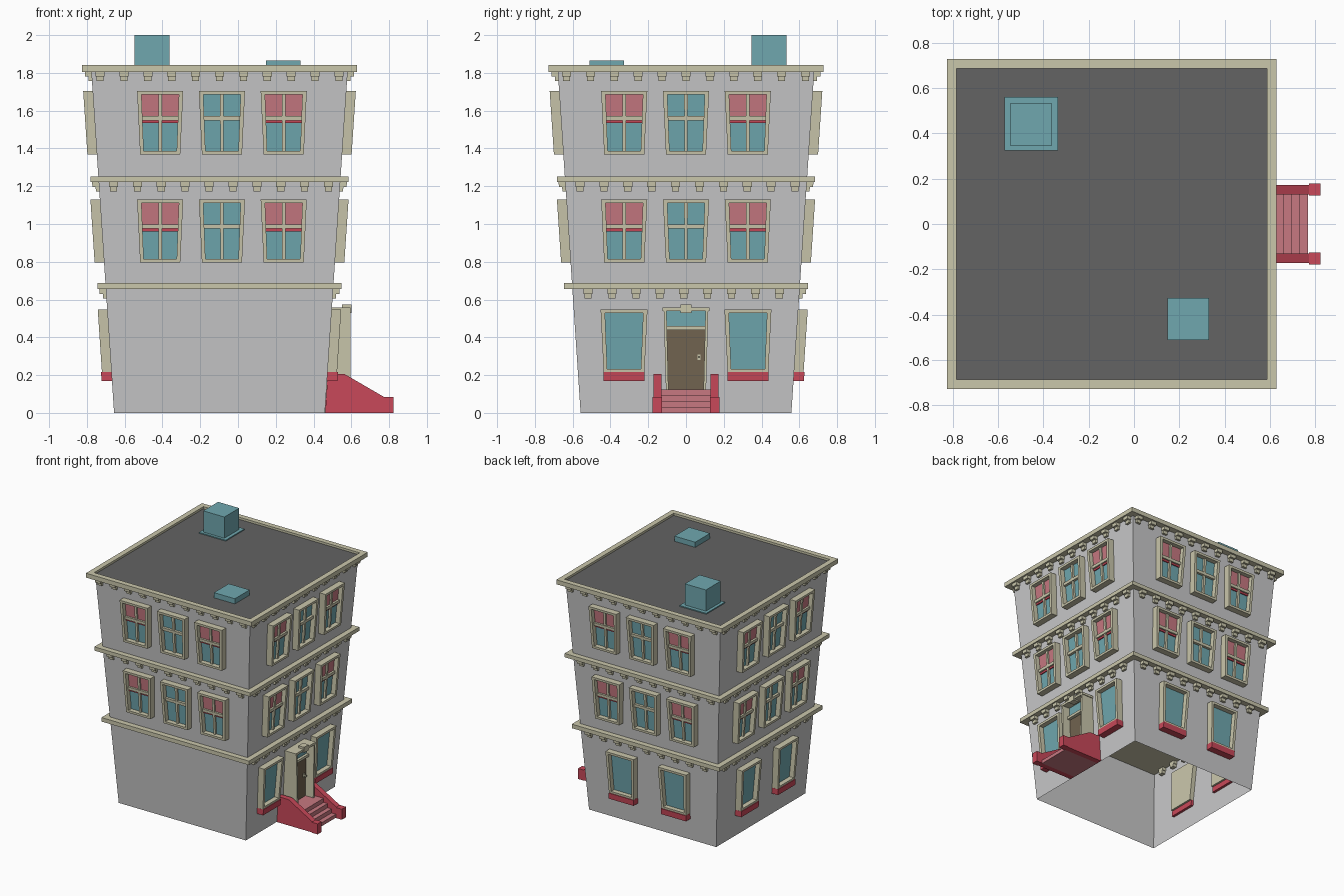
import bpy, bmesh

if "Cube" in bpy.data.objects:
    bpy.data.objects.remove(bpy.data.objects["Cube"])

CX, CY = -0.098, 0.0          # centre of the tower
FACES = ("front", "right", "back", "left")


def material(name, r, g, b):
    m = bpy.data.materials.new(name)
    m.diffuse_color = (r, g, b, 1)
    m.use_nodes = True
    m.node_tree.nodes["Principled BSDF"].inputs["Base Color"].default_value = m.diffuse_color
    return m


WALL = material("light grey wall", 0.58, 0.58, 0.585)
TRIM = material("beige trim", 0.59, 0.57, 0.41)
TEAL = material("teal glass", 0.16, 0.39, 0.43)
RED = material("red", 0.58, 0.065, 0.10)
PINK = material("pink", 0.57, 0.19, 0.22)
BROWN = material("brown door", 0.165, 0.125, 0.08)
ROOF = material("dark roof", 0.125, 0.125, 0.125)


def half(z):
    """Half width of the outward leaning wall at height z."""
    return 0.558 + 0.0667 * z


def place(face, u, d, z):
    """u runs along a facade, d is the distance from the tower axis."""
    x, y = {"front": (u, -d), "right": (d, u), "back": (-u, d), "left": (-d, -u)}[face]
    return (CX + x, CY + y, z)


class Part:
    """Collects boxes into one mesh object."""

    def __init__(self, name, mat):
        self.name, self.mat, self.bm = name, mat, bmesh.new()

    def hexa(self, lo, hi):
        a = [self.bm.verts.new(p) for p in lo]
        b = [self.bm.verts.new(p) for p in hi]
        n = len(a)
        self.bm.faces.new(a[::-1])
        self.bm.faces.new(b)
        for i in range(n):
            self.bm.faces.new((a[i], a[(i + 1) % n], b[(i + 1) % n], b[i]))

    def box(self, x0, x1, y0, y1, z0, z1):
        ring = ((x0, y0), (x1, y0), (x1, y1), (x0, y1))
        self.hexa([(x, y, z0) for x, y in ring], [(x, y, z1) for x, y in ring])

    def on_wall(self, face, uc, u0, u1, z0, z1, d0, d1, zmid=0, taper=0, lean=True):
        rings = []
        for z in (z0, z1):
            k = 1 + taper * (z - zmid)
            w = half(z) if lean else 0
            rings.append([place(face, uc + u * k, w + d, z)
                          for u, d in ((u0, d0), (u1, d0), (u1, d1), (u0, d1))])
        self.hexa(*rings)

    def done(self):
        bmesh.ops.recalc_face_normals(self.bm, faces=self.bm.faces)
        me = bpy.data.meshes.new(self.name)
        self.bm.to_mesh(me)
        self.bm.free()
        me.materials.append(self.mat)
        bpy.context.collection.objects.link(bpy.data.objects.new(self.name, me))


# Leaning wall shell, open underneath
walls = Part("walls", WALL)
loops = [[walls.bm.verts.new((CX + sx * half(z), CY + sy * half(z), z))
          for sx, sy in ((-1, -1), (1, -1), (1, 1), (-1, 1))] for z in (0, 1.81)]
for i in range(4):
    j = (i + 1) % 4
    walls.bm.faces.new((loops[0][i], loops[0][j], loops[1][j], loops[1][i]))
walls.done()

# Cornice slabs with a raised rim around the roof
cornice = Part("cornices", TRIM)
for h, z0, z1 in ((0.647, 0.655, 0.687), (0.684, 1.222, 1.252), (0.727, 1.806, 1.82)):
    cornice.box(CX - h, CX + h, CY - h, CY + h, z0, z1)
for f in FACES:
    cornice.on_wall(f, 0, -0.727, 0.685, 1.82, 1.841, 0.685, 0.727, lean=False)
cornice.done()

roof = Part("roof", ROOF)
roof.box(CX - 0.685, CX + 0.685, CY - 0.685, CY + 0.685, 1.818, 1.824)
roof.done()

# Two-step brackets under each cornice (none on the blank lower front)
brackets = Part("brackets", TRIM)
for ztop, count, shift in ((0.655, 9, -0.012), (1.222, 10, 0.008), (1.806, 11, 0)):
    for f in FACES:
        if f == "front" and count == 9:
            continue
        for i in range(count):
            u = (i - (count - 1) / 2) * 0.1265 + shift
            brackets.on_wall(f, u, -0.024, 0.024, ztop - 0.025, ztop, -0.03, 0.035)
            brackets.on_wall(f, u, -0.019, 0.019, ztop - 0.049, ztop - 0.025, -0.03, 0.018)
brackets.done()

# Windows
frames = Part("window_frames", TRIM)
glass = Part("window_glass", TEAL)
blinds = Part("blinds", PINK)
blind_rails = Part("blind_rails", RED)
sills = Part("sills", RED)


def window(face, uc, z0, w, sash=True, blind=False):
    z1, zm, e = z0 + 0.334, z0 + 0.167, 0.021

    def put(part, u0, u1, za, zb, d0, d1):
        part.on_wall(face, uc, u0, u1, za, zb, d0, d1, zm, 0.42)

    put(frames, -w, w, z0, z1, -0.035, 0.005)
    put(frames, -w, w, z1 - 0.018, z1, 0.005, 0.05)
    put(frames, -w, w, z0, z0 + 0.018, 0.005, 0.05)
    for s in (-1, 1):
        a, b = sorted((s * w, s * (w - e)))
        put(frames, a, b, z0 + 0.018, z1 - 0.018, 0.005, 0.05)
    put(glass, -w + e, w - e, z0 + 0.018, z1 - 0.018, 0.005, 0.012)
    if sash:
        put(frames, -0.009, 0.009, z0 + 0.018, z1 - 0.018, 0.005, 0.028)
        put(frames, -w + e, w - e, z0 + 0.179, z0 + 0.202, 0.005, 0.032)
    if blind:
        put(blinds, -w + e, w - e, z0 + 0.179, z1 - 0.018, 0.012, 0.016)
        put(blind_rails, -w + e, w - e, z0 + 0.165, z0 + 0.179, 0.012, 0.02)


for f in FACES:
    for z in (0.796, 1.369):
        for i in (-1, 0, 1):
            window(f, i * 0.327 + (0.013 if f == "front" else 0), z, 0.114, blind=i != 0)
    if f != "front":
        for s in (-1, 1):
            u = s * (0.328 if f == "right" else 0.23)
            window(f, u, 0.214, 0.116, sash=False)
            sills.on_wall(f, u, -0.109, 0.109, 0.17, 0.216, -0.02, 0.055)
for p in (frames, glass, blinds, blind_rails, sills):
    p.done()

# Doorway on the right side
door_frame = Part("door_frame", TRIM)
door = Part("door", BROWN)
transom = Part("door_transom", TEAL)


def doorway(part, u0, u1, z0, z1, d0, d1):
    part.on_wall("right", 0, u0, u1, z0, z1, d0, d1, 0.33, 0.25, False)


doorway(door_frame, -0.112, 0.112, 0.125, 0.54, 0.53, 0.57)
doorway(door_frame, -0.112, -0.098, 0.125, 0.54, 0.57, 0.693)
doorway(door_frame, 0.098, 0.112, 0.125, 0.54, 0.57, 0.693)
doorway(door_frame, -0.118, 0.118, 0.54, 0.557, 0.53, 0.693)
doorway(door_frame, -0.098, 0.098, 0.44, 0.46, 0.57, 0.65)
doorway(door_frame, -0.027, 0.027, 0.53, 0.574, 0.648, 0.698)
doorway(door, -0.098, 0.098, 0.125, 0.44, 0.57, 0.625)
doorway(transom, -0.098, 0.098, 0.46, 0.54, 0.57, 0.63)
for p in (door_frame, door, transom):
    p.done()

knob = Part("door_knob", TRIM)
doorway(knob, 0.062, 0.078, 0.28, 0.31, 0.625, 0.632)
doorway(knob, 0.064, 0.076, 0.29, 0.302, 0.632, 0.65)
knob.done()

# Steps between two sloping side walls with end posts
steps = Part("steps", PINK)
for x0, x1, z in ((0.46, 0.66, 0.125), (0.66, 0.695, 0.093), (0.695, 0.73, 0.06), (0.73, 0.768, 0.028)):
    steps.box(x0, x1, -0.13, 0.13, 0, z)
steps.done()

rails = Part("stair_side_walls", RED)
profile = ((0.462, 0), (0.475, 0.205), (0.565, 0.205), (0.772, 0.085), (0.772, 0))
for s in (-1, 1):
    a, b = sorted((s * 0.13, s * 0.173))
    rails.hexa([(x, a, z) for x, z in profile], [(x, b, z) for x, z in profile])
    a, b = sorted((s * 0.126, s * 0.178))
    rails.box(0.772, 0.823, a, b, 0, 0.083)
rails.done()

# Rooftop boxes
roof_box = Part("roof_access_box", TEAL)
roof_box.box(-0.57, -0.335, 0.325, 0.56, 1.82, 1.832)
roof_box.box(-0.547, -0.362, 0.346, 0.532, 1.832, 2.0)
roof_box.done()
vent = Part("roof_vent", TEAL)
vent.box(0.148, 0.331, -0.512, -0.327, 1.82, 1.865)
vent.done()
